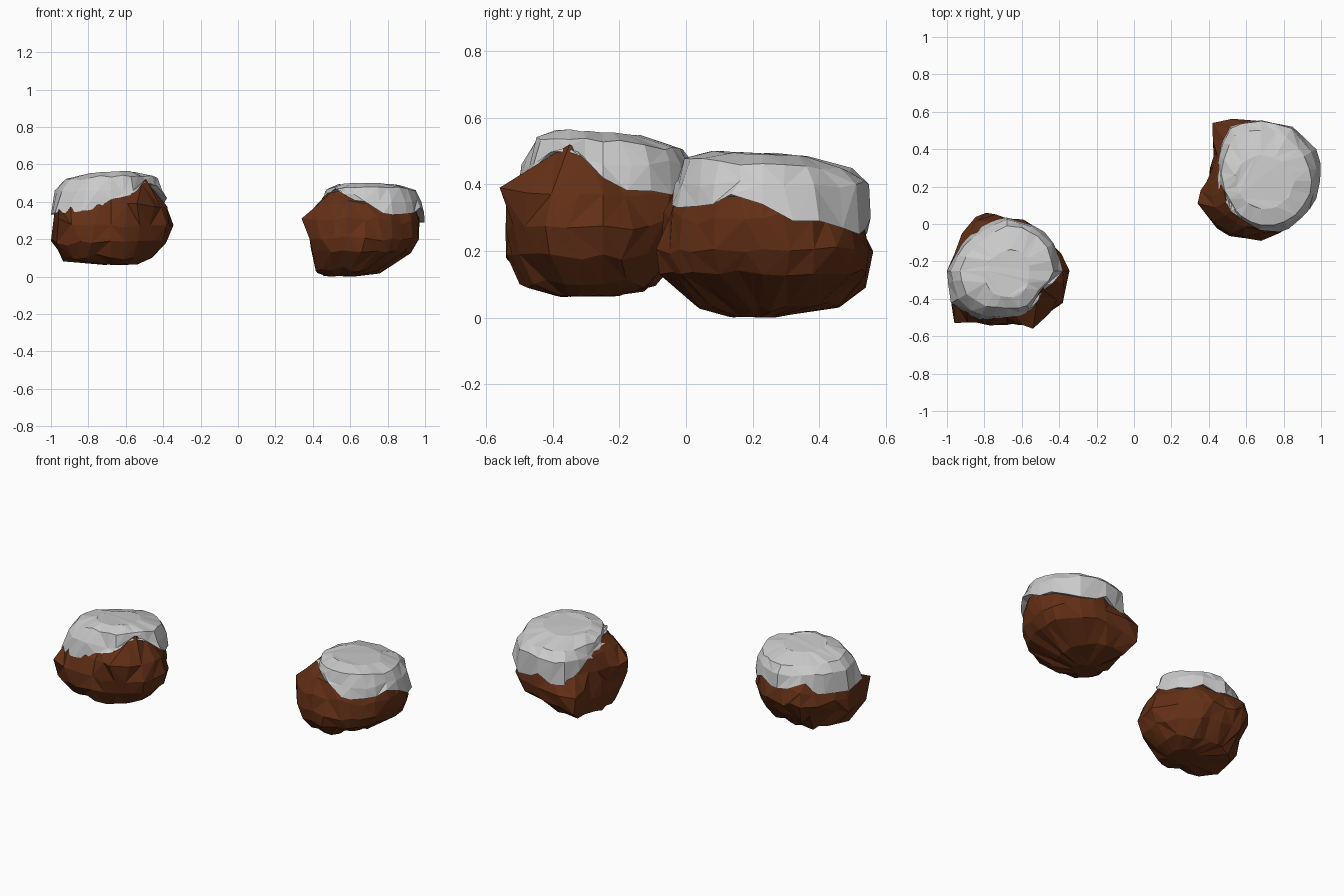
import bpy, bmesh, math, random
from mathutils import Vector

random.seed(11)
N = 12  # control directions per ring, counter-clockwise from +x


def ring(cx, cy, zs, radii):
    """Ring of points from radii; zs is one height or one per direction."""
    if not isinstance(zs, (list, tuple)):
        zs = [zs] * N
    return [Vector((cx + r * math.cos(i * math.tau / N),
                    cy + r * math.sin(i * math.tau / N), z))
            for i, (r, z) in enumerate(zip(radii, zs))]


def refine(pts, jitter, drop):
    """Double the ring's points with slightly bulged, chipped midpoints."""
    c = sum(pts, Vector()) / len(pts)
    out = []
    for i, p in enumerate(pts):
        q = pts[(i + 1) % len(pts)]
        m = p.lerp(q, random.uniform(0.35, 0.65))
        d = m - c
        d.z = 0
        m += d * (0.025 + random.uniform(-jitter, jitter))
        m.z += random.uniform(-drop, drop)
        out += [p, m]
    return out


def loft(name, rings, jitter, drops, close_bottom=False, mat=None):
    """Faceted skin through the rings, closed by triangulated caps."""
    bm = bmesh.new()
    rows = [[bm.verts.new(p) for p in refine(r, jitter, d)]
            for r, d in zip(rings, drops)]
    n = 2 * N
    for a, b in zip(rows, rows[1:]):
        for i in range(n):
            j = (i + 1) % n
            if random.random() < 0.5:
                tris = (a[i], a[j], b[j]), (a[i], b[j], b[i])
            else:
                tris = (a[i], a[j], b[i]), (a[j], b[j], b[i])
            for t in tris:
                bm.faces.new(t)
    caps = [bm.faces.new(rows[-1])]
    if close_bottom:
        caps.append(bm.faces.new(rows[0][::-1]))
    bmesh.ops.triangulate(bm, faces=caps, ngon_method='BEAUTY')
    me = bpy.data.meshes.new(name)
    bm.to_mesh(me)
    bm.free()
    ob = bpy.data.objects.new(name, me)
    bpy.context.collection.objects.link(ob)
    if mat:
        me.materials.append(mat)
    return ob


def rock(name, rings):
    drops = [0.003] + [0.022] * (len(rings) - 2) + [0.005]
    return loft(name, rings, 0.04, drops, True, brown)


def snow(name, cx, cy, rim_z, rim_r, upper, tilt):
    """Snow cap: tucked-in lip, ragged rim, then rings up to a tilted crown."""
    rings = [ring(cx, cy, [z + 0.02 for z in rim_z], [r * 0.82 for r in rim_r]),
             ring(cx, cy, rim_z, rim_r)]
    low = rim_z
    for z, radii in upper:
        low = [max(z, l + 0.012) for l in low]
        rings.append(ring(cx, cy, low, radii))
    for r in rings[-2:]:
        for p in r:
            p.z += tilt[0] * (p.x - cx) + tilt[1] * (p.y - cy)
    drops = [0, 0.03] + [0.012] * (len(upper) - 1) + [0.005]
    return loft(name, rings, 0.03, drops)


brown = bpy.data.materials.new("brown_rock")
brown.diffuse_color = (0.125, 0.029, 0.008, 1)

# left rock
ax, ay = -0.68, -0.25
left = [
    ring(-0.64, -0.29, .065, [.1, .1, .1, .09, .08, .08, .08, .09, .09, .1, .11, .11]),
    ring(ax, ay, .10, [.22, .2, .16, .15, .17, .2, .25, .29, .26, .25, .24, .23]),
    ring(ax, ay, .19, [.30, .26, .25, .24, .28, .25, .32, .34, .32, .29, .29, .32]),
    ring(ax, ay, .275, [.335, .28, .28, .28, .33, .27, .31, .36, .32, .28, .31, .345]),
    ring(ax, ay, .37, [.30, .26, .26, .26, .31, .25, .285, .32, .28, .25, .34, .31]),
    ring(ax, ay, .46, [.22, .2, .2, .2, .22, .2, .22, .22, .2, .18, .22, .22]),
]
left[3][4] = Vector((-0.79, 0.06, 0.31))    # back bulge
left[3][5] = Vector((-0.92, -0.05, 0.28))
left[3][7] = Vector((-0.96, -0.53, 0.31))   # front left corner
left[2][7] = Vector((-0.97, -0.47, 0.18))
left[4][10] = Vector((-0.54, -0.56, 0.39))  # front bulge
left[5][11] = Vector((-0.49, -0.35, 0.52))  # bare peak
rock("left_rock", left)

# left snow cap
snow("left_snow_cap", ax, ay,
     [.42, .38, .40, .37, .41, .34, .33, .34, .35, .41, .44, .50],
     [.30, .29, .28, .285, .27, .28, .32, .345, .30, .25, .25, .22],
     [(.46, [.275, .28, .27, .275, .25, .265, .30, .30, .27, .235, .24, .21]),
      (.52, [.25, .25, .24, .24, .21, .22, .25, .25, .22, .2, .215, .2]),
      (.552, [.12, .13, .12, .11, .1, .11, .11, .13, .14, .14, .15, .13])],
     (0.03, -0.06))

# right rock
bx, by = 0.68, 0.23
right = [
    ring(.56, .21, .002, [.07, .07, .06, .06, .07, .09, .1, .1, .09, .08, .07, .07]),
    ring(.60, .22, .035, [.15, .17, .2, .24, .24, .2, .18, .2, .2, .19, .17, .15]),
    ring(.66, .23, .13, [.26, .3, .31, .31, .33, .27, .26, .3, .32, .31, .28, .26]),
    ring(bx, by, .205, [.28, .31, .32, .32, .34, .28, .27, .345, .34, .32, .29, .29]),
    ring(bx, by, .30, [.29, .3, .3, .3, .31, .27, .29, .35, .325, .28, .28, .285]),
    ring(bx, by, .39, [.26, .26, .27, .27, .28, .24, .25, .285, .26, .25, .24, .25]),
    ring(bx, by, .45, [.16, .16, .16, .16, .18, .18, .2, .215, .20, .17, .16, .16]),
]
right[1][4] = Vector((.46, .46, .03))   # back left spur
right[2][4] = Vector((.43, .54, .09))
right[3][4] = Vector((.42, .54, .2))
right[4][7] = Vector((.34, .11, .31))   # front left corner
rock("right_rock", right)

# right snow cap
snow("right_snow_cap", bx, by,
     [.34, .29, .25, .30, .25, .38, .42, .445, .44, .40, .33, .34],
     [.315, .34, .335, .325, .335, .26, .23, .22, .23, .265, .295, .30],
     [(.40, [.30, .31, .325, .32, .325, .25, .22, .205, .225, .255, .28, .29]),
      (.465, [.27, .265, .27, .27, .28, .23, .205, .195, .215, .235, .25, .26]),
      (.492, [.18, .16, .15, .14, .14, .15, .14, .13, .14, .15, .16, .17])],
     (-0.01, -0.06))
